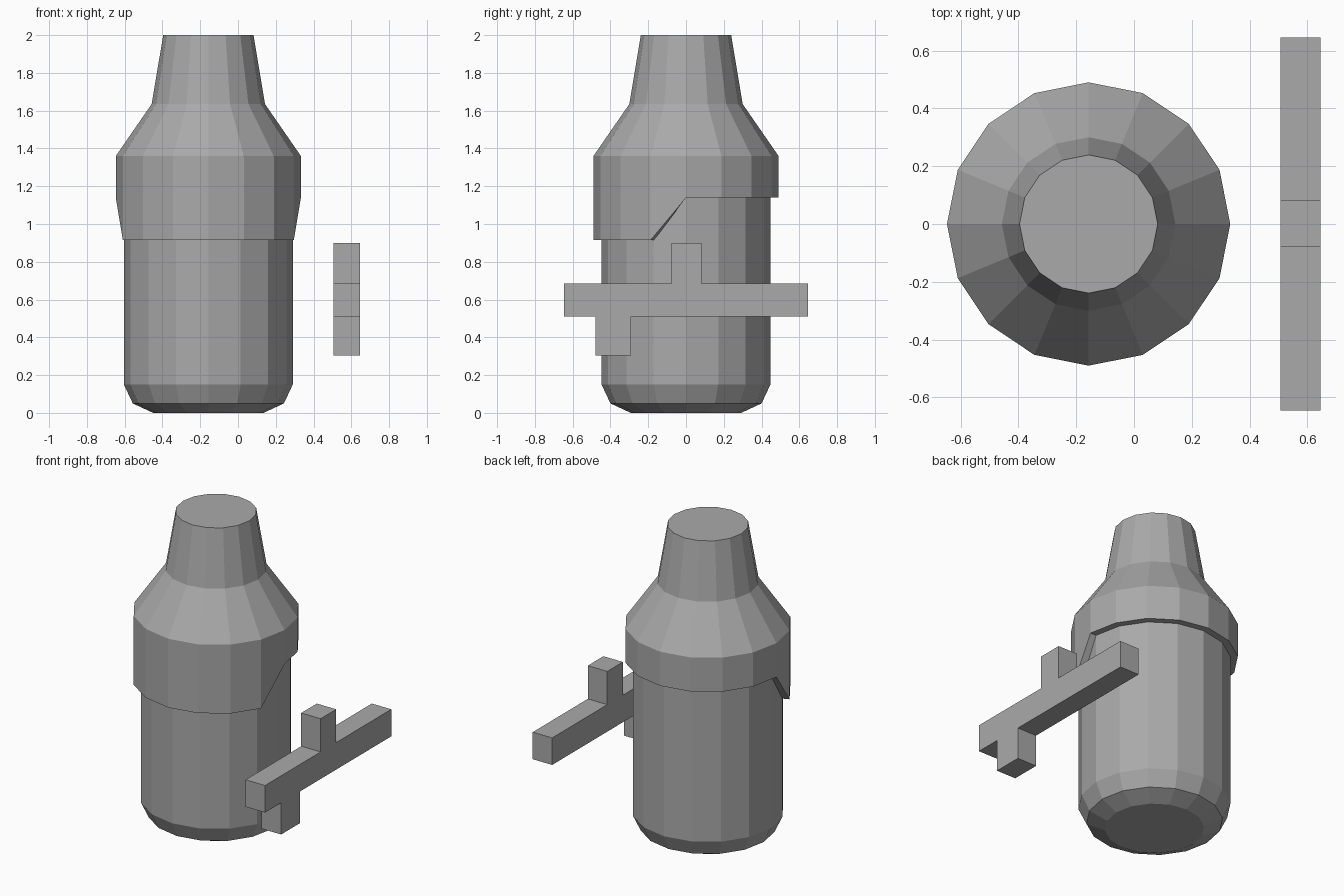
import bpy, bmesh
from math import sin, cos, tau

cube = bpy.data.objects.get("Cube")
if cube:
    bpy.data.objects.remove(cube, do_unlink=True)

SIDES = 16
AXIS_X = -0.157

grey = bpy.data.materials.new("mid grey")
grey.use_nodes = True
colour = (0.4, 0.4, 0.4, 1)
grey.diffuse_color = colour
grey.node_tree.nodes["Principled BSDF"].inputs["Base Color"].default_value = colour


def finish(name, bm):
    bmesh.ops.recalc_face_normals(bm, faces=bm.faces)
    mesh = bpy.data.meshes.new(name)
    bm.to_mesh(mesh)
    bm.free()
    mesh.materials.append(grey)
    obj = bpy.data.objects.new(name, mesh)
    bpy.context.collection.objects.link(obj)
    return obj


def lathe(name, profile):
    """Spin (radius, height) pairs; a height may be a function of y."""
    bm = bmesh.new()
    rings = []
    for r, z in profile:
        ring = []
        for i in range(SIDES):
            a = tau * i / SIDES
            height = z(sin(a)) if callable(z) else z
            ring.append(bm.verts.new((r * cos(a), r * sin(a), height)))
        rings.append(ring)
    for low, high in zip(rings, rings[1:]):
        for i in range(SIDES):
            j = (i + 1) % SIDES
            bm.faces.new((low[i], low[j], high[j], high[i]))
    bm.faces.new(rings[0])
    bm.faces.new(rings[-1])
    obj = finish(name, bm)
    obj.location.x = AXIS_X
    return obj


def skirt(s):
    # long at the front, short at the back, one sloping facet between
    return 0.915 if s < -0.1 else 1.14


# Bottle body with a chamfered foot
lathe("bottle_body", [(0.292, 0), (0.4, 0.05), (0.447, 0.15), (0.447, 1.3)])

# Cap with stepped skirt, shoulder and tapered neck
lathe("bottle_cap", [(0.44, 1.25), (0.44, skirt), (0.49, skirt),
                     (0.49, 1.36), (0.3, 1.635), (0.239, 2.0)])

# Side bar with one lug above and one below
bm = bmesh.new()
outline = [(-0.645, 0.51), (-0.48, 0.51), (-0.48, 0.305), (-0.29, 0.305),
           (-0.29, 0.51), (0.645, 0.51), (0.645, 0.685), (0.082, 0.685),
           (0.082, 0.9), (-0.077, 0.9), (-0.077, 0.685), (-0.645, 0.685)]
face = bm.faces.new([bm.verts.new((0.506, y, z)) for y, z in outline])
sweep = bmesh.ops.extrude_face_region(bm, geom=[face])
moved = [v for v in sweep["geom"] if isinstance(v, bmesh.types.BMVert)]
bmesh.ops.translate(bm, verts=moved, vec=(0.139, 0, 0))
finish("side_bar", bm)
